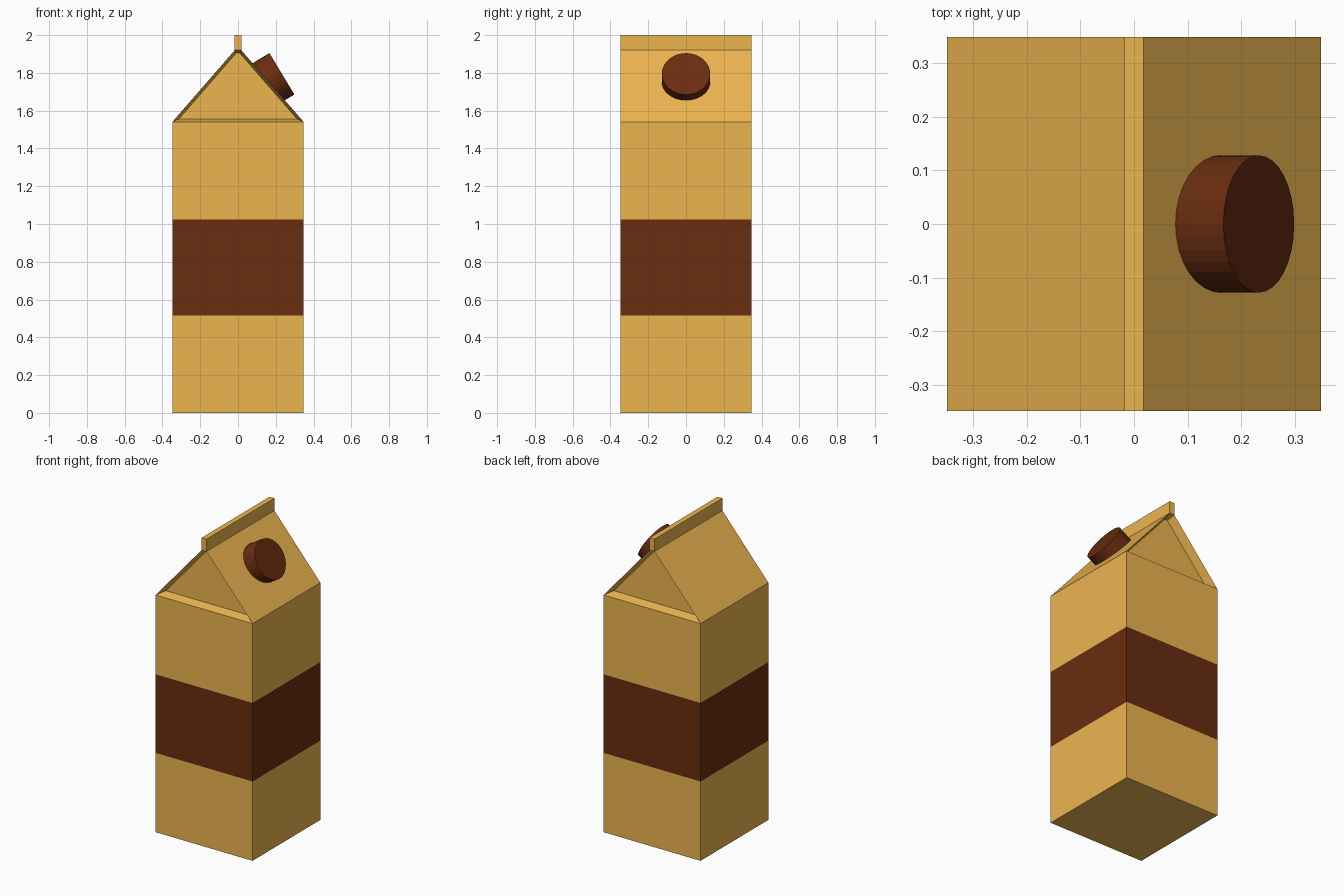
import bpy, bmesh
from mathutils import Vector

if "Cube" in bpy.data.objects:
    bpy.data.objects.remove(bpy.data.objects["Cube"])

W = 0.348      # half width of the carton
RIDGE = 0.0175 # half thickness of the sealed top fin


def material(name, rgb):
    m = bpy.data.materials.new(name)
    m.diffuse_color = (*rgb, 1)
    m.use_nodes = True
    m.node_tree.nodes["Principled BSDF"].inputs["Base Color"].default_value = m.diffuse_color
    return m


tan = material("tan_card", (0.84, 0.46, 0.08))
brown = material("brown", (0.14, 0.026, 0.005))


def finish(bm, name, mats):
    mesh = bpy.data.meshes.new(name)
    bm.to_mesh(mesh)
    bm.free()
    for m in mats:
        mesh.materials.append(m)
    ob = bpy.data.objects.new(name, mesh)
    bpy.context.collection.objects.link(ob)
    return ob


# Carton: rectangular rings (half width in x, height) skinned upwards
levels = [(W, 0), (W, 0.515), (W, 1.025), (W, 1.54), (RIDGE, 1.92), (RIDGE, 2.0)]
bm = bmesh.new()
rings = [[bm.verts.new((sx * hx, sy * W, z))
          for sx, sy in ((-1, -1), (1, -1), (1, 1), (-1, 1))] for hx, z in levels]
gables = []
for i, (low, high) in enumerate(zip(rings, rings[1:])):
    for k in range(4):
        n = (k + 1) % 4
        f = bm.faces.new((low[k], low[n], high[n], high[k]))
        f.material_index = 1 if i == 1 else 0   # printed band
        if i == 3 and k in (0, 2):
            gables.append(f)
bm.faces.new(rings[0][::-1])
bm.faces.new(rings[-1])
bm.normal_update()

# Recessed gable ends, folded in under the roof panels
for f in gables:
    inward = -0.055 * f.normal
    bmesh.ops.inset_region(bm, faces=[f], thickness=0.016, use_even_offset=True)
    bmesh.ops.translate(bm, verts=f.verts[:], vec=inward)
finish(bm, "carton", [tan, brown])

# Screw cap on the right roof panel
axis = Vector((0.857, 0, 0.515)).normalized()
depth = 0.11
bm = bmesh.new()
bmesh.ops.create_cone(bm, cap_ends=True, segments=32,
                      radius1=0.128, radius2=0.128, depth=depth)
cap = finish(bm, "screw_cap", [brown])
cap.rotation_euler = axis.to_track_quat('Z', 'Y').to_euler()
cap.location = Vector((0.2325, 0, 1.795)) - axis * depth / 2
